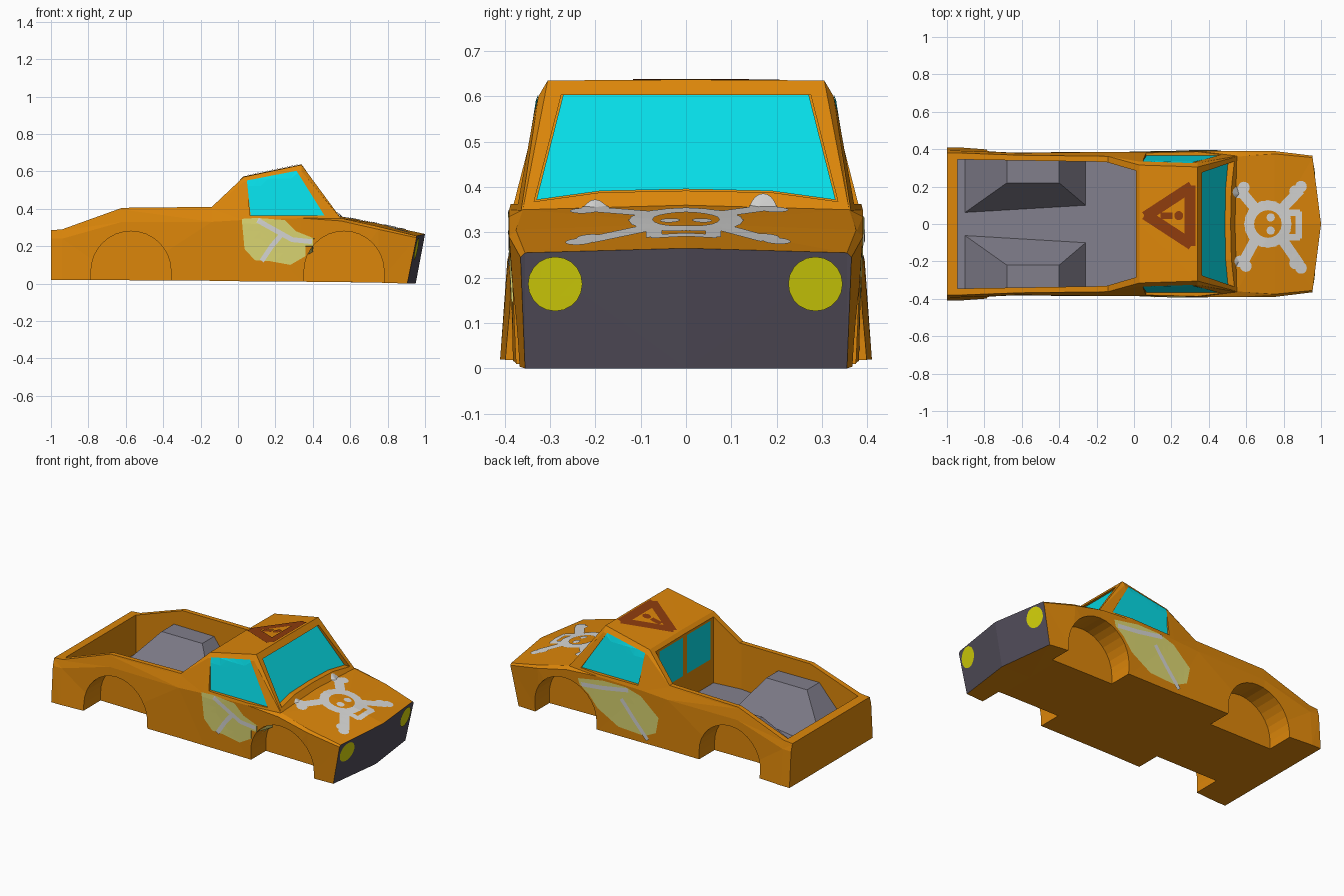
import bpy, bmesh, math
from mathutils import Vector
from mathutils.bvhtree import BVHTree

cube = bpy.data.objects.get("Cube")
if cube:
    bpy.data.objects.remove(cube, do_unlink=True)


def material(name, r, g, b):
    m = bpy.data.materials.new(name)
    m.use_nodes = True
    m.diffuse_color = (r, g, b, 1)
    node = next(n for n in m.node_tree.nodes if n.type == "BSDF_PRINCIPLED")
    node.inputs["Base Color"].default_value = (r, g, b, 1)
    node.inputs["Roughness"].default_value = 0.7
    return m


ORANGE = material("orange paint", 0.72, 0.24, 0.003)
BED = material("bed grey", 0.22, 0.21, 0.26)
GRILLE = material("grille grey", 0.084, 0.074, 0.102)
GLASS = material("cyan glass", 0.002, 0.74, 0.82)
YELLOW = material("headlight yellow", 0.68, 0.66, 0.003)
PALE = material("pale yellow", 0.72, 0.68, 0.17)
WHITE = material("off white", 0.68, 0.68, 0.67)
RUST = material("rust red", 0.27, 0.045, 0.004)


def add_object(name, bm, mats):
    me = bpy.data.meshes.new(name)
    bm.to_mesh(me)
    bm.free()
    ob = bpy.data.objects.new(name, me)
    bpy.context.collection.objects.link(ob)
    for m in mats:
        me.materials.append(m)
    return ob


def loft(name, rings):
    """Closed solid through rings of equal point count."""
    bm = bmesh.new()
    rows = [[bm.verts.new(p) for p in ring] for ring in rings]
    n = len(rows[0])
    for a, b in zip(rows, rows[1:]):
        for i in range(n):
            j = (i + 1) % n
            bm.faces.new((a[i], a[j], b[j], b[i]))
    for row in (rows[0], rows[-1]):
        bm.faces.new(row)
    bmesh.ops.triangulate(bm, faces=[f for f in bm.faces])
    bmesh.ops.recalc_face_normals(bm, faces=bm.faces)
    return add_object(name, bm, [ORANGE])


def combine(body, other, operation):
    mod = body.modifiers.new("shape", "BOOLEAN")
    mod.operation, mod.solver, mod.object = operation, "EXACT", other
    bpy.context.view_layer.update()
    dg = bpy.context.evaluated_depsgraph_get()
    mesh = bpy.data.meshes.new_from_object(body.evaluated_get(dg))
    body.modifiers.clear()
    body.data = mesh
    bpy.data.objects.remove(other, do_unlink=True)


# Body shell: x, bottom (y, z), shoulder (y, z), top edge (y, z), crown z, crown dx, bottom dx, gutter bulge
stations = [
    (-1.00, .41, .02, .394, .24, .38, .285, .285, 0, 0, 0),
    (-0.94, .41, .02, .392, .24, .38, .29, .29, 0, 0, 0),
    (-0.62, .386, .018, .38, .33, .368, .405, .405, 0, 0, 0),
    (-0.14, .378, .015, .385, .33, .362, .41, .41, 0, 0, 0),
    (0.03, .375, .012, .385, .34, .315, .57, .573, 0, 0, .01),
    (0.34, .375, .01, .39, .35, .305, .635, .637, 0, 0, .01),
    (0.55, .375, .008, .39, .335, .36, .35, .36, -.01, 0, 0),
    (0.75, .37, .005, .39, .29, .375, .305, .32, 0, 0, 0),
    (0.955, .355, 0, .365, .245, .355, .255, .265, .045, -.05, 0),
]
rings = []
for x, yb, zb, ys, zs, yt, zt, zc, dx, bx, bulge in stations:
    gutter = (x, ys + .88 * (yt - ys) + bulge, zs + .88 * (zt - zs))
    half = [(x + bx, yb, zb), (x, ys, zs), gutter, (x, yt, zt)]
    other = [(a, -b, c) for a, b, c in reversed(half)]
    rings.append([(x + bx + dx, 0, zb)] + half + [(x + dx, 0, zc)] + other)
body = loft("truck_body", rings)

# Open cargo bed with a floor rising towards the cab
plan = [(-.945, .345), (-.15, .332), (.01, .285)]
plan += [(x, -y) for x, y in reversed(plan)]
combine(body, loft("bed_cutter", [[(x, y, .05 + .094 * (x + .945)) for x, y in plan],
                                  [(x, y, 1) for x, y in plan]]), "DIFFERENCE")

# Sloped covers over the rear wheels
for s in (1, -1):
    base = [(-.92, .05), (-.2, .05), (-.2, .36), (-.92, .36)]
    top = [(-.68, .22), (-.4, .22), (-.4, .36), (-.68, .36)]
    cover = loft("wheel_cover", [[(x, s * y, z) for x, y in pts]
                                 for pts, z in ((base, .035), (top, .305))])
    combine(body, cover, "UNION")

# Wheel wells
for cx in (-.572, .567):
    for s in (1, -1):
        arch = [(cx + .214 * math.cos(a), .066 + .214 * math.sin(a))
                for a in [math.pi * i / 16 for i in range(17)]]
        arch += [(cx - .214, -.1), (cx + .214, -.1)]
        combine(body, loft("well_cutter", [[(x, s * y, z) for x, z in arch]
                                           for y in (.23, .6)]), "DIFFERENCE")

# Recessed window openings
shield = [(0, .603), (.275, .603), (.335, .368), (.19, .388), (0, .392)]
frame = shield + [(-y, z) for y, z in reversed(shield[1:-1])]
combine(body, loft("shield_cutter", [[(.345 + (.603 - z) * .66 + d, y, z) for y, z in frame]
                                     for d in (0, .4)]), "DIFFERENCE")
window = [(.045, .55), (.315, .603), (.465, .363), (.065, .363)]
for s in (1, -1):
    combine(body, loft("window_cutter", [[(x, s * (.364 - (z - .36) * .16 + d), z)
                                          for x, z in window] for d in (0, .3)]), "DIFFERENCE")

# Body colours by position and direction
body.data.materials.clear()
for m in (ORANGE, BED, GRILLE):
    body.data.materials.append(m)
for p in body.data.polygons:
    c, n = p.center, p.normal
    p.material_index = 0
    if -.945 < c.x < .01 and abs(c.y) < .345 and .03 < c.z < .32 and n.z > .3:
        p.material_index = 1
    elif c.x > .88 and n.x > .7:
        p.material_index = 2
    p.use_smooth = False

surface = bmesh.new()
surface.from_mesh(body.data)
tree = BVHTree.FromBMesh(surface)


def decal(name, polys, mat, axis, start, lift=.004, step=.04):
    """Lay flat outlines on the body, cast along an axis from a start plane."""
    bm = bmesh.new()
    for poly in polys:
        pts = []
        for p in poly:
            q = list(p)
            q.insert(axis, start)
            pts.append(bm.verts.new(q))
        bm.faces.new(pts)
    for k in {0, 1, 2} - {axis}:
        no = Vector([float(i == k) for i in range(3)])
        for i in range(-25, 26):
            bmesh.ops.bisect_plane(bm, geom=bm.verts[:] + bm.edges[:] + bm.faces[:],
                                   plane_co=no * i * step, plane_no=no, dist=1e-5)
    ray = Vector([float(i == axis) for i in range(3)]) * (-1 if start > 0 else 1)
    bmesh.ops.triangulate(bm, faces=bm.faces[:])
    for v in bm.verts:
        hit, normal, _, _ = tree.ray_cast(v.co, ray)
        if hit:
            v.co = hit + normal * lift
    bm.normal_update()
    bmesh.ops.reverse_faces(bm, faces=[f for f in bm.faces if f.normal.dot(ray) > 0])
    return add_object(name, bm, [mat])


def disc(x, y, r, n=20):
    return [(x + r * math.cos(math.tau * i / n), y + r * math.sin(math.tau * i / n))
            for i in range(n)]


def stroke(path, width):
    """Band of quads along a path."""
    quads = []
    for a, b in zip(path, path[1:]):
        a, b = Vector(a), Vector(b)
        d = (b - a).normalized()
        side = Vector((-d.y, d.x)) * width / 2
        a, b = a - d * width * .2, b + d * width * .2
        quads.append([tuple(p) for p in (a + side, b + side, b - side, a - side)])
    return quads


def shrink(poly, k=.985):
    """Pull an outline slightly towards its middle, clear of the opening's edge."""
    mid = sum((Vector(p) for p in poly), Vector((0, 0))) / len(poly)
    return [tuple(mid + (Vector(p) - mid) * k) for p in poly]


# Windows
decal("windshield", [shrink(frame)], GLASS, 0, 2)
decal("rear_window", [[(s * .02, .3), (s * .25, .3), (s * .25, .54), (s * .02, .54)]
                      for s in (1, -1)], GLASS, 0, -.05)
for side, start in (("left", 2), ("right", -2)):
    decal(side + "_side_window", [shrink(window)], GLASS, 1, start)

# Door paint patches with streaks, larger on the left
right_patch = [(.02, .345), (.1, .35), (.25, .34), (.31, .28), (.41, .24), (.4, .17),
               (.28, .1), (.17, .12), (.09, .125), (.035, .185)]
left_patch = [(-.08, .2), (.04, .305), (.14, .335), (.3, .335), (.47, .305), (.46, .268),
              (.4, .225), (.34, .15), (.2, .07), (.02, .06), (-.06, .1)]
right_streaks = [[(.11, .335), (.2, .285), (.29, .235), (.39, .225)],
                 [(.235, .265), (.18, .2), (.13, .125)]]
left_streaks = [[(.44, .275), (.3, .29), (.13, .32)], [(.17, .25), (.09, .15), (0, .045)]]
for side, start, patch, lines in (("left", 2, left_patch, left_streaks),
                                  ("right", -2, right_patch, right_streaks)):
    decal(side + "_door_patch", [patch], PALE, 1, start)
    decal(side + "_door_streaks", [q for ln in lines for q in stroke(ln, .026)],
          WHITE, 1, start, .007)

# Headlights
decal("headlights", [disc(y, .187, .06) for y in (-.288, .285)], YELLOW, 0, 2)

# Hood skull and crossed bones
ring = disc(.715, 0, .1)
skull = stroke(ring + ring[:1], .052) + [disc(.73, .035, .022), disc(.73, -.035, .022)]
skull += stroke([(.81, .06), (.88, .06), (.88, -.07), (.81, -.07)], .035)
for knob, inner in (((.575, .17), (.65, .08)), ((.585, -.2), (.65, -.08)),
                    ((.88, .175), (.79, .08)), ((.88, -.21), (.79, -.08))):
    out = math.copysign(.025, knob[1])
    skull += stroke([knob, inner], .055)
    skull += [disc(knob[0] - .02, knob[1], .031), disc(knob[0] + .012, knob[1] + out, .031)]
decal("hood_skull", skull, WHITE, 2, 2)

# Roof warning triangle
tri = [(.07, .045), (.3, .195), (.3, -.105), (.07, .045)]
sign = stroke(tri, .058) + stroke([(.15, .045), (.2, .045)], .035) + [disc(.24, .045, .024)]
decal("roof_warning_triangle", sign, RUST, 2, 2)
surface.free()
